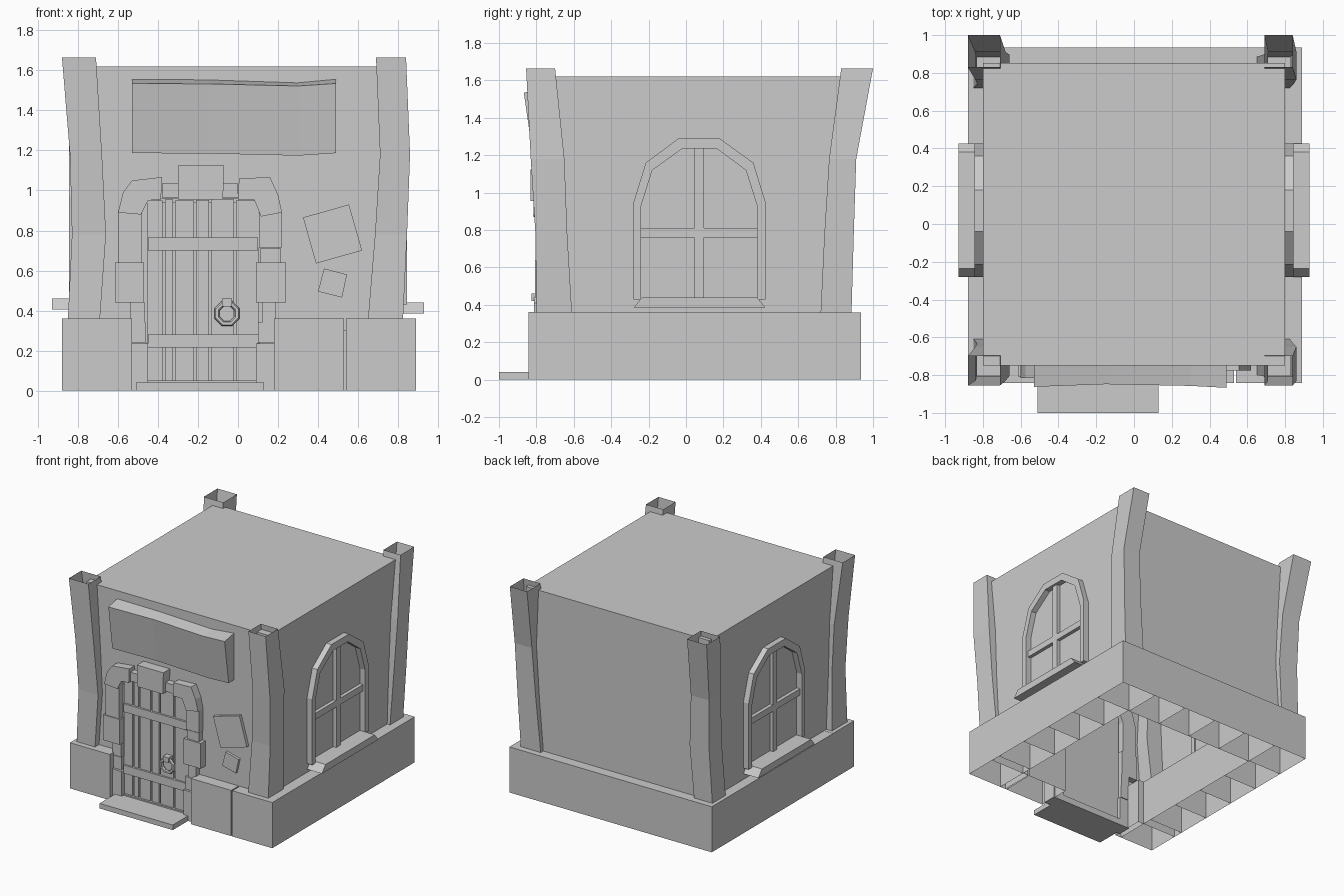
import bpy, bmesh, math

if "Cube" in bpy.data.objects:
    bpy.data.objects.remove(bpy.data.objects["Cube"])


def make(name, verts, faces):
    bm = bmesh.new()
    vs = [bm.verts.new(v) for v in verts]
    for f in faces:
        bm.faces.new([vs[i] for i in f])
    bmesh.ops.recalc_face_normals(bm, faces=bm.faces[:])
    me = bpy.data.meshes.new(name)
    bm.to_mesh(me)
    bm.free()
    ob = bpy.data.objects.new(name, me)
    bpy.context.collection.objects.link(ob)
    return ob


def loft(name, rings, start=True, end=True):
    """Skin a list of equal-sized point rings, optionally capping the ends."""
    n = len(rings[0])
    faces = [[k * n + i, k * n + (i + 1) % n, (k + 1) * n + (i + 1) % n, (k + 1) * n + i]
             for k in range(len(rings) - 1) for i in range(n)]
    if start:
        faces.append(list(range(n))[::-1])
    if end:
        faces.append([(len(rings) - 1) * n + i for i in range(n)])
    return make(name, [p for r in rings for p in r], faces)


def rect(x0, x1, y0, y1, z):
    return [(x0, y0, z), (x1, y0, z), (x1, y1, z), (x0, y1, z)]


def box(name, x0, x1, y0, y1, z0, z1, bottom=True):
    return loft(name, [rect(x0, x1, y0, y1, z0), rect(x0, x1, y0, y1, z1)], start=bottom)


def prism_y(name, pts, y0, y1):
    return loft(name, [[(x, y, z) for x, z in pts] for y in (y0, y1)])


# Plinth: hollow U-shaped stone course, open underneath, with inner dividers
X0, X1, Y0, Y1, H, T = -.88, .89, -.84, .935, .36, .3
u = [(X0, -.54), (X0, Y1), (X1, Y1), (X1, -.54), (X1 - T, -.54),
     (X1 - T, Y1 - T), (X0 + T, Y1 - T), (X0 + T, -.54)]
u = [(x, Y0 if i in (0, 3) else y) for i, (x, y) in enumerate(u)]
u[4], u[7] = (X1 - T, Y0), (X0 + T, Y0)
loft("plinth", [[(x, y, z) for x, y in u] for z in (0, H)], start=False)
for i in range(5):
    y = -.5 + i * .285
    for xa, xb in ((X0, X0 + T), (X1 - T, X1)):
        make("plinth_divider", [(xa, y, 0), (xb, y, 0), (xb, y, H), (xa, y, H)], [[0, 1, 2, 3]])
    x = -.58 + i * .29
    make("plinth_divider", [(x, Y1 - T, 0), (x, Y1, 0), (x, Y1, H), (x, Y1 - T, H)], [[0, 1, 2, 3]])
for a, b in ((X0, -.53), (.18, .53), (.54, X1)):
    box("front_plinth_stone", a, b, Y0 - .003, -.58, 0, H + .001, bottom=False)

# House walls and flat top, with a door notch in the front wall
L, R, F, B, Z0, Z1 = -.8, .8, -.75, .853, .3, 1.62
notch = [(.11, Z0), (.11, .96), (-.46, .96), (-.46, Z0)]
v = [(L, F, Z0), (L, F, Z1), (R, F, Z1), (R, F, Z0)] + [(x, F, z) for x, z in notch]
v += [(L, B, Z0), (L, B, Z1), (R, B, Z1), (R, B, Z0)]
make("walls", v, [list(range(8)), [0, 1, 9, 8], [3, 2, 10, 11], [1, 2, 10, 9], [8, 9, 10, 11]])

# Hollow bent corner posts, open at the top
levels = (.36, .78, 1.18, 1.665)
left = [(-.85, -.69), (-.83, -.66), (-.84, -.68), (-.88, -.71)]
right = [(.65, .825), (.685, .845), (.71, .86), (.69, .84)]
front = [(-.80, -.61), (-.805, -.635), (-.83, -.65), (-.855, -.70)]
back = [(.72, .885), (.74, .897), (.765, .91), (.83, 1.0)]
for xn, xs in (("left", left), ("right", right)):
    for yn, ys in (("front", front), ("back", back)):
        loft(f"{yn}_{xn}_post", [rect(*a, *b, z) for a, b, z in zip(xs, ys, levels)],
             start=False, end=False)

# Arched side windows: frame, sloped-end sill and crossbars
outer = [(-.28, .43), (-.28, .95), (-.215, 1.16), (-.04, 1.29),
         (.18, 1.29), (.36, 1.16), (.425, .95), (.425, .43)]
inner = [(-.24, .43), (-.24, .93), (-.18, 1.12), (-.02, 1.235),
         (.165, 1.235), (.32, 1.12), (.38, .93), (.38, .43)]
for s, side, dz in ((1, "right", 0), (-1, "left", .02)):
    rings = [[(s * x, p[0], p[1] + dz) for x, p in
              ((.79, o), (.845, o), (.845, i), (.79, i))] for o, i in zip(outer, inner)]
    loft(f"{side}_window_frame", rings)
    sill = [(-.28, .385), (.425, .385), (.38, .44), (-.235, .44)]
    loft(f"{side}_window_sill", [[(s * x, y, z + dz) for y, z in sill] for x in (.79, .93)])
    xa, xb = sorted((s * .79, s * .828))
    box(f"{side}_window_upright", xa, xb, .045, .095, .43 + dz, 1.24 + dz)
    box(f"{side}_window_crossbar", xa, xb, -.25, .39, .76 + dz, .81 + dz)

# Door step and threshold
box("door_step", -.51, .13, -1.0, -.77, 0, .04)
box("threshold", -.50, .13, -.79, -.70, 0, .05)

# Door planks with gaps, a backing board and two bands
gaps = [-.46, -.372, -.32, -.215, -.14, -.015, .11]
tops = [.95, .955, .95, .952, .955, .95]
for i in range(6):
    box("door_plank", gaps[i] + .006, gaps[i + 1] - .006, -.775, -.73, .045, tops[i])
box("door_backing", -.46, .11, -.755, -.73, .045, .94)
for z in (.215, .70):
    box("door_band", -.45, .10, -.79, -.75, z, z + .065)

# Ring handle with its mounting block
bpy.ops.mesh.primitive_torus_add(major_segments=8, minor_segments=6, major_radius=.054,
                                 minor_radius=.014, location=(-.055, -.80, .385),
                                 rotation=(math.pi / 2, math.pi / 8, 0))
bpy.context.object.name = "door_ring"
box("ring_mount", -.08, -.03, -.825, -.76, .42, .46)

# Stone door surround
IN = -.70
prism_y("keystone", [(-.30, .955), (-.075, .955), (-.07, 1.125), (-.30, 1.125)], -.832, IN)
box("left_arch_filler", -.38, -.30, -.80, IN, .965, 1.035)
box("right_arch_filler", -.075, .0, -.80, IN, .965, 1.035)
prism_y("left_arch_stone", [(-.60, .89), (-.575, .99), (-.53, 1.05), (-.38, 1.067),
                            (-.385, .955), (-.45, .95), (-.485, .88)], -.815, IN)
prism_y("right_arch_stone", [(.0, .955), (.005, 1.06), (.16, 1.067), (.2, .98),
                             (.22, .89), (.115, .87), (.08, .955)], -.815, IN)
jambs = [(-.60, -.48, .64, .90, -.80), (-.615, -.47, .44, .64, -.808),
         (-.54, -.465, .34, .44, -.795), (-.54, -.46, .24, .34, -.80),
         (-.54, -.45, 0, .235, -.81), (.105, .22, .715, .89, -.80),
         (.11, .215, .64, .71, -.795), (.09, .24, .44, .64, -.808),
         (.12, .19, .34, .44, -.795), (.10, .19, .24, .34, -.80), (.09, .19, 0, .235, -.81)]
for a, b, c, d, y in jambs:
    box("door_jamb_stone", a, b, y, IN, c, d)

# Warped, tilted sign board above the door
rings = []
for x, dy, dz in ((-.53, 0, .0), (-.15, .014, -.003), (.3, .005, -.018), (.49, -.005, .0)):
    rings.append([(x, -.745, 1.19 + dz * .7), (x, -.812 + dy, 1.187 + dz * .7),
                  (x, -.862 + dy, 1.535 + dz * .7), (x, -.745, 1.557 + dz)])
loft("sign_board", rings)

# Loose wall tiles
prism_y("large_wall_tile", [(.325, .865), (.555, .93), (.62, .70), (.39, .635)], -.775, -.745)
prism_y("small_wall_tile", [(.43, .61), (.545, .58), (.52, .465), (.40, .495)], -.77, -.745)
